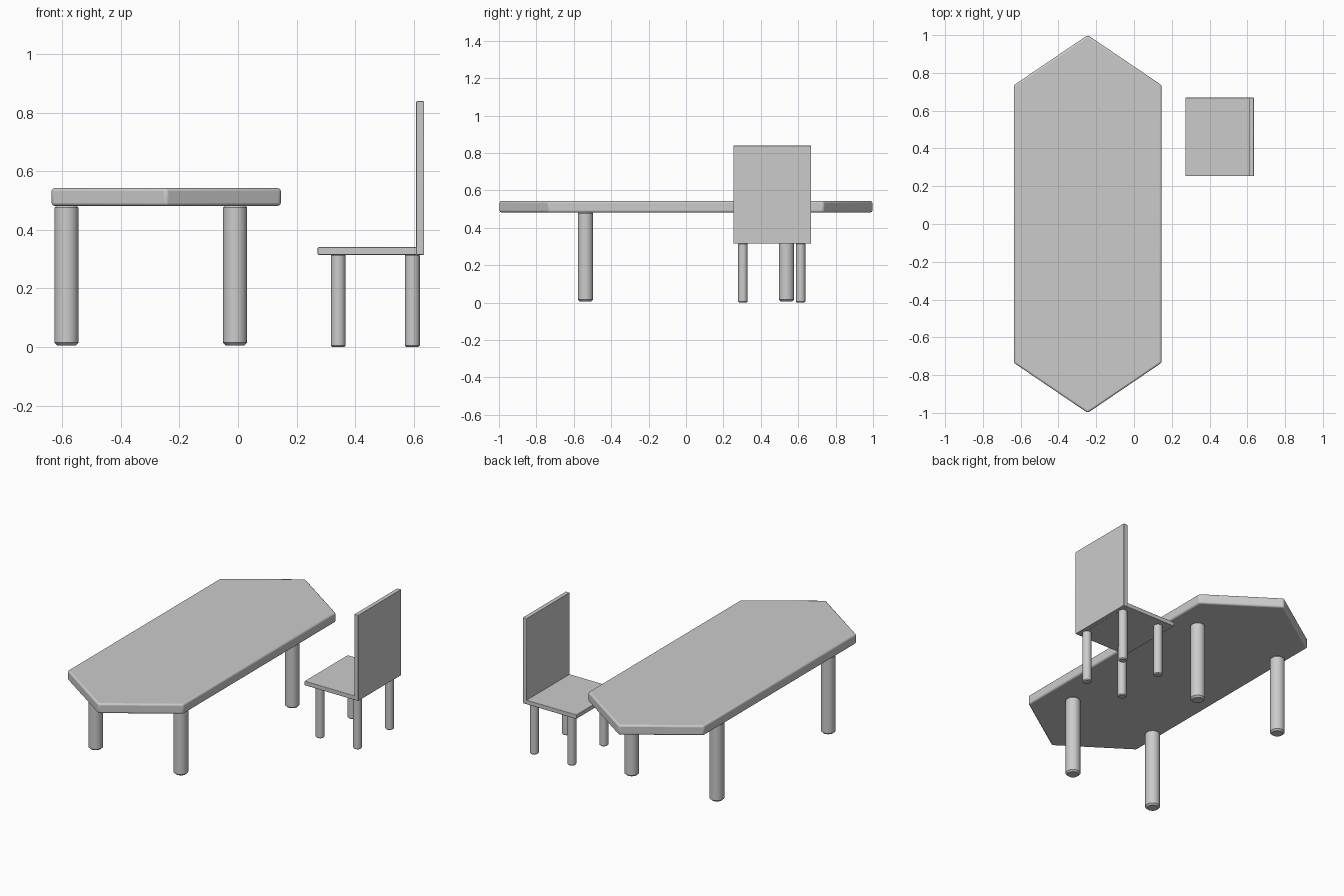
import bpy
import bmesh
from math import radians

if "Cube" in bpy.data.objects:
    bpy.data.objects.remove(bpy.data.objects["Cube"])


def finish(obj, bevel, segments=3):
    """Rounded edges plus smooth shading that keeps hard edges."""
    mod = obj.modifiers.new("rounded_edges", 'BEVEL')
    mod.width = bevel
    mod.segments = segments
    mod.limit_method = 'ANGLE'
    mod.angle_limit = radians(50)
    bpy.ops.object.select_all(action='DESELECT')
    obj.select_set(True)
    bpy.context.view_layer.objects.active = obj
    bpy.ops.object.shade_smooth_by_angle(angle=radians(30))


def slab(name, outline, z0, z1, bevel):
    """Extrude a flat outline from z0 up to z1."""
    bm = bmesh.new()
    face = bm.faces.new([bm.verts.new((x, y, z0)) for x, y in outline])
    top = bmesh.ops.extrude_face_region(bm, geom=[face])
    verts = [v for v in top["geom"] if isinstance(v, bmesh.types.BMVert)]
    bmesh.ops.translate(bm, verts=verts, vec=(0, 0, z1 - z0))
    bmesh.ops.recalc_face_normals(bm, faces=bm.faces)
    mesh = bpy.data.meshes.new(name)
    bm.to_mesh(mesh)
    bm.free()
    obj = bpy.data.objects.new(name, mesh)
    bpy.context.collection.objects.link(obj)
    finish(obj, bevel)


def rect(x0, x1, y0, y1):
    return [(x0, y0), (x1, y0), (x1, y1), (x0, y1)]


def legs(prefix, xs, ys, radius, z0, z1, bevel):
    """Four round legs at every combination of xs and ys."""
    for side, x in zip(("left", "right"), xs):
        for end, y in zip(("front", "back"), ys):
            bpy.ops.mesh.primitive_cylinder_add(
                vertices=32, radius=radius, depth=z1 - z0,
                location=(x, y, (z0 + z1) / 2))
            obj = bpy.context.object
            obj.name = f"{prefix}_leg_{end}_{side}"
            finish(obj, bevel, 1)


# Table: elongated hexagonal top on four legs
x0, x1 = -0.636, 0.146
mid = (x0 + x1) / 2
slab("table_top",
     [(mid, -1), (x1, -0.735), (x1, 0.735), (mid, 1), (x0, 0.735), (x0, -0.735)],
     0.482, 0.542, 0.01)
legs("table", (-0.585, -0.01), (-0.537, 0.537), 0.041, 0.006, 0.485, 0.009)

# Chair: seat, tall back panel on the right, four thin legs
slab("chair_seat", rect(0.272, 0.61, 0.253, 0.669), 0.315, 0.341, 0.003)
slab("chair_back", rect(0.608, 0.635, 0.253, 0.669), 0.315, 0.839, 0.003)
legs("chair", (0.342, 0.595), (0.304, 0.613), 0.025, 0.0, 0.318, 0.005)
